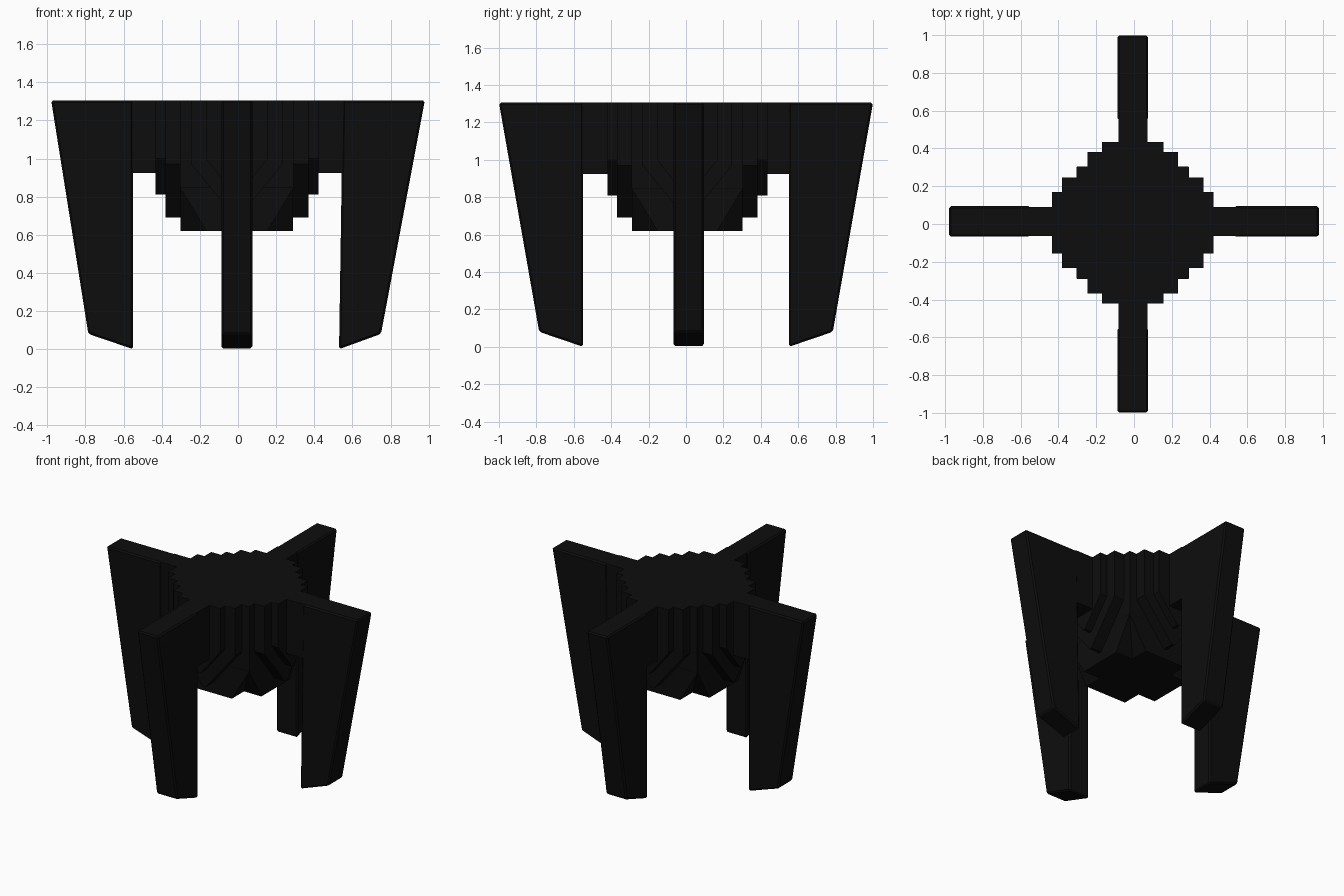
import bpy, bmesh
from mathutils import Matrix, Vector
from math import pi

if "Cube" in bpy.data.objects:
    bpy.data.objects.remove(bpy.data.objects["Cube"])

TOP = 1.305
CX, CY = -0.006, 0.014   # slight offset of the two slab planes

black = bpy.data.materials.new("matte_black")
black.diffuse_color = (0.004, 0.004, 0.004, 1)
black.use_nodes = True
black.node_tree.nodes["Principled BSDF"].inputs["Base Color"].default_value = black.diffuse_color


def prism(name, profile, a, b, angle=0, offset=(0, 0, 0), bevel=0):
    """Extrude an (x, z) profile from y=a to y=b, then turn about z."""
    bm = bmesh.new()
    face = bm.faces.new([bm.verts.new((x, a, z)) for x, z in profile])
    ext = bmesh.ops.extrude_face_region(bm, geom=[face])
    verts = [v for v in ext["geom"] if isinstance(v, bmesh.types.BMVert)]
    bmesh.ops.translate(bm, verts=verts, vec=(0, b - a, 0))
    bmesh.ops.recalc_face_normals(bm, faces=bm.faces)
    bm.transform(Matrix.Translation(Vector(offset)) @ Matrix.Rotation(angle, 4, 'Z'))
    me = bpy.data.meshes.new(name)
    bm.to_mesh(me)
    bm.free()
    me.materials.append(black)
    ob = bpy.data.objects.new(name, me)
    bpy.context.collection.objects.link(ob)
    if bevel:
        mod = ob.modifiers.new("edge_bevel", 'BEVEL')
        mod.width = bevel
        mod.segments = 1
    return ob


# Four tapering fin legs, each with a bridge into the core
bridge = [(0.1, 0.925), (0.56, 0.925), (0.56, TOP), (0.1, TOP)]
for i, side in enumerate(("right", "back", "left", "front")):
    along_x = i % 2 == 0
    tip = 0.98 if along_x else 1.0
    inner = 0.53 if side == "right" else 0.55
    foot = 0.75 if side == "right" else 0.785
    leg = [(inner, 0.0), (foot, 0.08), (tip, TOP), (0.55, TOP)]
    off = (0, CY, 0) if along_x else (CX, 0, 0)
    prism(side + "_leg", leg, -0.081, 0.081, i * pi / 2, off, 0.01)
    prism(side + "_bridge", bridge, -0.077, 0.077, i * pi / 2, off)

# Stepped core: crossed slabs with undersides tapering inward
# (half width, half length, shoulder height, bottom height, bottom half width)
slabs = [
    (0.163, 0.428, 1.00, 0.81, 0.01),
    (0.240, 0.375, 0.97, 0.69, 0.01),
    (0.298, 0.295, 0.85, 0.62, 0.16),
]
for n, (w, length, shoulder, low, wb) in enumerate(slabs, 1):
    profile = [(-wb, low), (wb, low), (w, shoulder), (w, TOP), (-w, TOP), (-w, shoulder)]
    for label, angle in (("lengthwise", 0), ("crosswise", pi / 2)):
        prism(f"core_{label}_slab_{n}", profile, -length, length, angle,
              (CX, CY / 2, 0))
